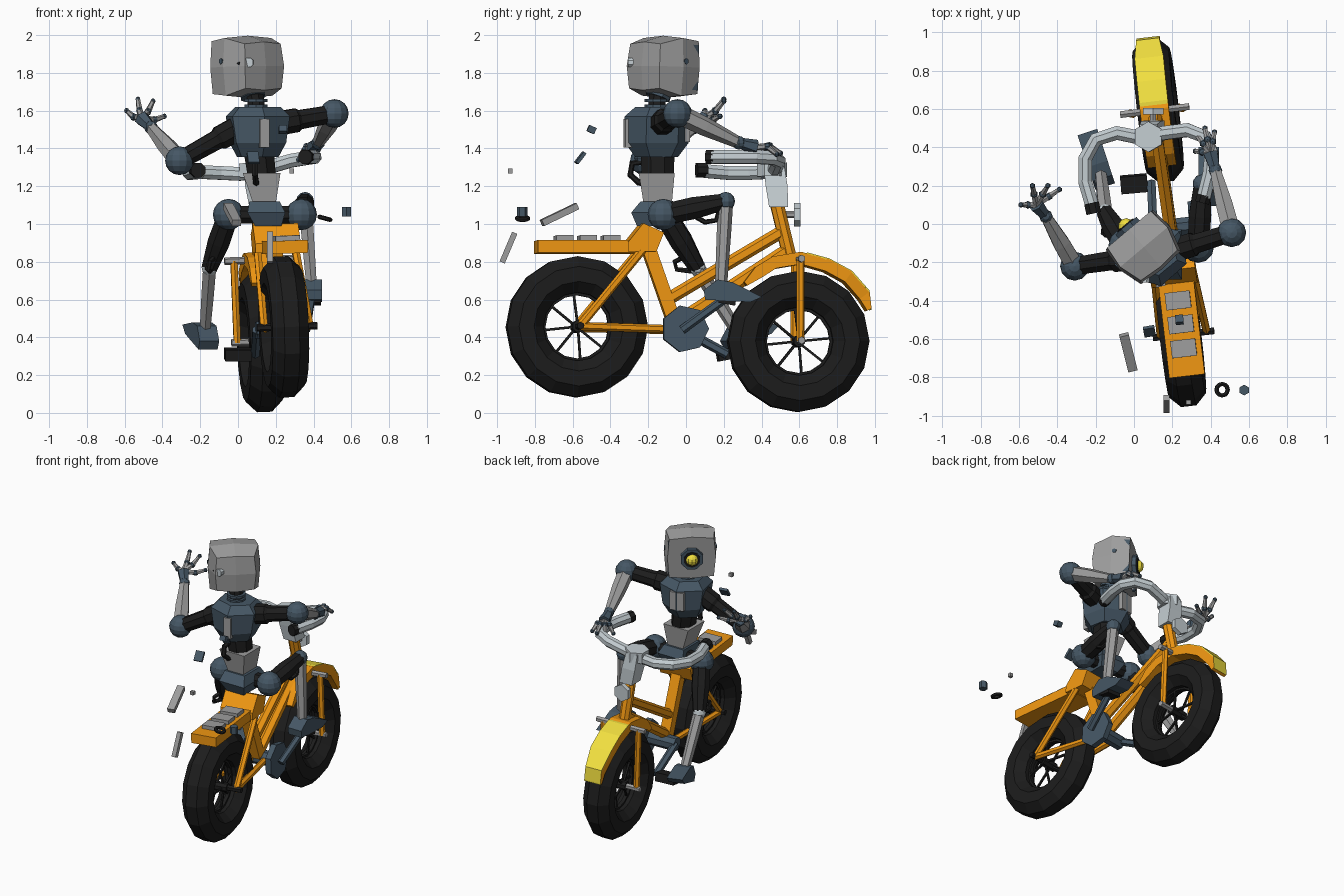
import bpy, bmesh
from math import pi, cos, sin, radians
from mathutils import Vector as V, Matrix as M, Euler

if "Cube" in bpy.data.objects:
    bpy.data.objects.remove(bpy.data.objects["Cube"])

I = M.Identity(4)
# bike space: slight yaw and lean, y forward, z up
BIKE = M(((1, -.117, -.04, .21), (.117, 1, 0, 0), (.04, 0, 1, 0), (0, 0, 0, 1)))

def material(name, c):
    m = bpy.data.materials.new(name)
    m.diffuse_color = (*c, 1)
    m.use_nodes = True
    m.node_tree.nodes["Principled BSDF"].inputs["Base Color"].default_value = m.diffuse_color
    return m
ORANGE = material("orange", (.87, .31, .006))
YELLOW = material("yellow", (.88, .74, .05))
SLATE = material("slate", (.06, .095, .13))
BLACK = material("black", (.012, .012, .012))
SILVER = material("silver", (.55, .61, .64))
GREY = material("grey", (.34, .34, .34))

def finish(name, bm, mat, m=I):
    bm.transform(m)
    bmesh.ops.recalc_face_normals(bm, faces=bm.faces)
    me = bpy.data.meshes.new(name)
    bm.to_mesh(me); bm.free()
    me.materials.append(mat)
    ob = bpy.data.objects.new(name, me)
    bpy.context.collection.objects.link(ob)
    return ob

def skin(name, rings, mat, m=I, closed=False):
    bm = bmesh.new()
    rs = [[bm.verts.new(p) for p in r] for r in rings]
    n = len(rs[0])
    for a, b in zip(rs, rs[1:] + rs[:1]) if closed else zip(rs, rs[1:]):
        for i in range(n):
            bm.faces.new((a[i], a[(i + 1) % n], b[(i + 1) % n], b[i]))
    if not closed:
        bm.faces.new(rs[0]); bm.faces.new(rs[-1])
    return finish(name, bm, mat, m)

def tube(name, pts, r, mat, n=8, m=I):
    pts = [V(p) for p in pts]
    r = r if isinstance(r, (list, tuple)) else [r] * len(pts)
    t = (pts[1] - pts[0]).normalized()
    x = t.cross(V((0, 0, 1)) if abs(t.z) < .8 else V((0, 1, 0)))
    rings = []
    for i, p in enumerate(pts):
        t = (pts[min(i + 1, len(pts) - 1)] - pts[max(i - 1, 0)]).normalized()
        x = (x - t * x.dot(t)).normalized()
        y = t.cross(x)
        rings.append([p + r[i] * (x * cos(a) + y * sin(a)) for a in [2 * pi * (k + .5) / n for k in range(n)]])
    return skin(name, rings, mat, m)

def loft(name, secs, n, mat, m=I):
    f = 1 / cos(pi / n)
    return skin(name, [[(cx + hx * f * cos(a), cy + hy * f * sin(a), z) for a in [2 * pi * (k + .5) / n for k in range(n)]]
                       for cx, cy, z, hx, hy in secs], mat, m)

def box(name, c, size, mat, rot=(0, 0, 0), m=I):
    bm = bmesh.new()
    bmesh.ops.create_cube(bm, size=1)
    return finish(name, bm, mat, m @ M.LocRotScale(V(c), Euler([radians(a) for a in rot]), V(size)))

def ball(name, c, r, mat, u=12, v=8):
    bm = bmesh.new()
    bmesh.ops.create_uvsphere(bm, u_segments=u, v_segments=v, radius=r)
    return finish(name, bm, mat, M.Translation(c))

def prism(name, prof, w, mat, m=I):
    return skin(name, [[(s * w, y, z) for y, z in prof] for s in (-1, 1)], mat, m)

def torus(name, R, r, n, k, mat, m=I):
    return skin(name, [[(r * sin(b), (R + r * cos(b)) * cos(a), (R + r * cos(b)) * sin(a))
                        for b in [2 * pi * (j + .5) / k for j in range(k)]]
                       for a in [2 * pi * i / n for i in range(n)]], mat, m, True)

# wheels
for tag, u, wy, wz in (("rear", -.017, -.576, .456), ("front", 0, .594, .378)):
    torus(tag + "_tyre", .277, .104, 16, 8, BLACK, BIKE @ M.Translation((u, wy, wz)))
    torus(tag + "_rim", .18, .018, 16, 4, BLACK, BIKE @ M.Translation((u, wy, wz)))
    tube(tag + "_hub", [(-.06, wy, wz), (.06, wy, wz)], .032, BLACK, 8, BIKE)
    tube(tag + "_axle", [(-.16, wy, wz), (.16, wy, wz)], .02, BLACK if tag == "rear" else GREY, 6, BIKE)
    for i in range(8):
        a = i * pi / 4 + .1
        s = .03 * (-1) ** i
        tube(tag + "_spoke", [(s, wy, wz), (u, wy + .2 * cos(a), wz + .2 * sin(a))], .009, BLACK, 4, BIKE)

# frame
for s in (-1, 1):
    tube("chain_stay", [(s * .12, -.578, .455), (s * .05, -.06, .44)], .022, ORANGE, 6, BIKE)
    tube("seat_stay", [(s * .12, -.57, .46), (s * .1, -.24, .86)], .022, ORANGE, 6, BIKE)
    tube("fork_leg", [(s * .13, .59, .375), (s * .13, .592, .81)], .021, ORANGE, 6, BIKE)
tube("seat_tube", [(0, -.22, .93), (0, -.06, .47)], .05, ORANGE, 4, BIKE)
tube("upper_frame_tube", [(0, -.09, .605), (0, .50, .955)], .034, ORANGE, 6, BIKE)
tube("lower_frame_tube", [(0, -.03, .49), (0, .535, .86)], .036, ORANGE, 6, BIKE)
tube("head_tube", [(0, .48, 1.11), (0, .545, .84)], .038, ORANGE, 8, BIKE)
tube("fork_crossbar", [(-.18, .592, .81), (.18, .592, .81)], .02, GREY, 6, BIKE)
tube("bottom_bracket", [(-.1, -.02, .44), (.12, -.02, .44)], .05, SLATE, 8, BIKE)

# rack and saddle
box("rack", (.01, -.53, .878), (.185, .53, .068), ORANGE, m=BIKE)
for y in (-.65, -.525, -.4):
    box("rack_pad", (.01, y, .92), (.13, .09, .035), GREY, m=BIKE)
prism("saddle", [(-.32, .85), (-.32, .9), (-.24, 1.0), (-.13, .95), (-.17, .85)], .12, ORANGE, BIKE)

# front fender with yellow top
arc = [(.30, .69), (.36, .77), (.45, .825), (.6, .85), (.75, .81), (.87, .745), (.965, .64), (.975, .55)]
rings, top = [], []
for i, (y, z) in enumerate(arc):
    d = V((0, .6 - y, .36 - z)).normalized() * (.065 if 0 < i < 7 else .025)
    w = .075 if i < 6 else .06
    rings.append([(-w, y, z), (w, y, z), (w, y + d.y, z + d.z), (-w, y + d.y, z + d.z)])
    if 2 < i < 8:
        top.append([(-w, y + .04 * (i == 3), z + .005 - .01 * (i == 3)), (w, y + .04 * (i == 3), z + .005 - .01 * (i == 3)),
                    (w, y, z - .006), (-w, y, z - .006)])
skin("front_fender", rings, ORANGE, BIKE)
skin("fender_top", top, YELLOW, BIKE)

# stem, lamp, handlebar
loft("stem", [(.11, .49, 1.09, .05, .05), (.09, .48, 1.2, .052, .058), (.075, .465, 1.31, .045, .055)], 4, SILVER)
tube("stem_cap", [(.08, .455, 1.25), (.075, .455, 1.325)], .08, SILVER, 6)
tube("lamp_arm", [(.1, .5, 1.05), (.1, .58, 1.05)], .018, GREY, 6)
tube("lamp", [(.1, .572, 1.05), (.1, .605, 1.05)], .062, SILVER, 6)
tube("handlebar", [(-.22, .10, 1.28), (-.255, .22, 1.27), (-.255, .34, 1.27), (-.2, .44, 1.275), (-.09, .475, 1.27),
                   (.01, .455, 1.265), (.08, .455, 1.275), (.16, .475, 1.3), (.28, .49, 1.335), (.37, .455, 1.35),
                   (.405, .37, 1.355), (.395, .26, 1.355), (.365, .14, 1.355)], .039, SILVER, 8)
tube("left_grip_end", [(-.21, .055, 1.285), (-.222, .11, 1.285)], .042, BLACK, 8)
tube("right_grip_end", [(.355, .11, 1.355), (.366, .15, 1.355)], .04, BLACK, 8)

# cranks and pedals
tube("chain_guard", [(.1, -.02, .44), (.14, -.02, .44)], .126, SLATE, 7, BIKE)
tube("right_crank", [(.36, -.02, .44), (.385, .2, .6)], .024, SLATE, 6)
tube("left_crank", [(.10, -.02, .44), (.09, .22, .31)], .026, SLATE, 6)
box("left_pedal", (.0, .21, .31), (.14, .09, .06), BLACK, (10, 0, 5))
box("right_pedal", (.39, .22, .6), (.1, .09, .05), BLACK, (-10, 0, 0))

# legs
def foot(name, p, w, pitch, yaw):
    m = M.Translation(p) @ M.Rotation(radians(yaw), 4, 'Z') @ M.Rotation(radians(pitch), 4, 'X')
    prism(name, [(-.09, -.02), (-.02, .04), (.06, .03), (.22, -.04), (.16, -.07), (-.08, -.07)], w, SLATE, m)
for tag, hip, knee, ankle, pitch, yaw, kr in (
        ("left", (-.05, -.11, 1.05), (-.15, .06, .77), (-.175, .27, .43), 20, 18, .045),
        ("right", (.335, -.12, 1.05), (.355, .21, 1.12), (.39, .185, .665), -3, 0, .05)):
    hip, knee, ankle = V(hip), V(knee), V(ankle)
    ball(tag + "_hip", hip, .083, SLATE)
    tube(tag + "_thigh", [hip, hip.lerp(knee, .5), knee], [.06, .063, .045], BLACK)
    ball(tag + "_knee", knee, kr, SILVER if tag == "left" else SLATE, 10, 6)
    tube(tag + "_shin", [knee, knee.lerp(ankle, .4), ankle], [.04, .038, .032], GREY, 6)
    ball(tag + "_ankle", ankle, .045, SLATE, 8, 6)
    foot(tag + "_foot", ankle, .054, pitch, yaw)
tube("thigh_cable", [(.36, .05, 1.04), (.36, .1, 1.01), (.36, .16, 1.02), (.36, .18, 1.08)], .014, BLACK, 6)
tube("knee_cable", [(-.12, .0, .83), (-.15, -.06, .8), (-.16, -.05, .76), (-.15, .03, .75)], .014, BLACK, 6)

# torso
tube("hip_axle", [(-.05, -.11, 1.05), (.335, -.12, 1.05)], .05, BLACK)
loft("pelvis", [(.16, -.16, .99, .07, .1), (.15, -.16, 1.06, .1, .13), (.14, -.15, 1.12, .08, .09)], 4, SLATE)
loft("abdomen", [(.14, -.15, 1.11, .06, .075), (.125, -.155, 1.27, .1, .095)], 4, GREY)
loft("waist", [(.125, -.15, 1.26, .075, .085), (.11, -.15, 1.38, .08, .09)], 8, BLACK)
chest = M.Translation((.105, -.155, 0)) @ M.Rotation(radians(12), 4, 'Z')
loft("chest", [(0, 0, 1.355, .1, .1), (0, 0, 1.43, .135, .15), (0, 0, 1.57, .155, .15), (0, 0, 1.62, .11, .1)], 6, SLATE, chest)
box("back_panel", (.0, -.155, 1.48), (.05, .04, .15), GREY, m=chest)
box("chest_panel", (0, .15, 1.5), (.1, .04, .13), GREY, m=chest)
ball("back_nut", (.08, -.24, 1.35), .035, SLATE, 6, 4)
tube("back_cable", [(.09, -.23, 1.33), (.09, -.285, 1.32), (.09, -.295, 1.26), (.095, -.25, 1.22), (.1, -.2, 1.21)], .017, BLACK, 6)

# neck and head
tube("neck", [(.1, -.155, 1.6), (.085, -.15, 1.72)], .048, BLACK)
for z in (1.615, 1.645):
    tube("neck_collar", [(.095, -.155, z), (.095, -.155, z + .018)], .065, SLATE, 10)
tube("head_base", [(.08, -.15, 1.67), (.075, -.14, 1.7)], .07, SLATE)
HEAD = M.Translation((.055, -.125, 1.832)) @ M.Rotation(radians(40), 4, 'Z') @ M.Rotation(radians(-2), 4, 'X')
bm = bmesh.new()
bmesh.ops.create_cube(bm, size=2)
bmesh.ops.subdivide_edges(bm, edges=bm.edges[:], cuts=1, use_grid_fill=True)
for v in bm.verts:
    k = 1 + .09 * sum(abs(c) < .1 for c in v.co)
    t = .84 if v.co.y < -.5 else 1
    v.co = V((v.co.x * .148 * t * k, v.co.y * .122 * (k if v.co.y < 0 else 1), v.co.z * .14 * t * k))
finish("head", bm, GREY, HEAD)
tube("eye_rim", [(0, .12, 0), (0, .15, 0)], .078, SLATE, 8, HEAD)
tube("eye_socket", [(0, .14, 0), (0, .157, 0)], .056, BLACK, 10, HEAD)
ball("eye", HEAD @ V((0, .148, 0)), .042, YELLOW, 10, 8)
box("face_strip", (.14, .1, 0), (.03, .04, .24), SLATE, m=HEAD)
for s in (-1, 1):
    tube("head_bolt", [(s * .14, .02, .03), (s * .175, .02, .03)], .016, SLATE, 6, HEAD)
tube("head_plug", [(.06, -.25, 1.855), (.055, -.305, 1.855)], .027, SILVER, 8)
tube("head_cable", [(.05, -.29, 1.855), (.01, -.285, 1.85), (-.04, -.235, 1.835)], .012, BLACK, 6)
ball("cable_end", (-.045, -.225, 1.833), .025, BLACK, 8, 6)

# arms and hands
arms = (
    ("left", (.02, -.17, 1.52), (-.31, -.22, 1.335), (-.46, .04, 1.51), (-.51, .10, 1.56),
     [(-.59, .10, 1.6), (-.53, .2, 1.66), (-.45, .20, 1.65), (-.39, .18, 1.57)]),
    ("right", (.2, -.14, 1.53), (.51, -.045, 1.585), (.425, .28, 1.43), (.40, .37, 1.405),
     [(.42, .48, 1.37), (.37, .50, 1.375), (.33, .46, 1.365), (.32, .38, 1.34)]))
for tag, sh, el, wr, palm, tips in arms:
    sh, el, wr, palm = V(sh), V(el), V(wr), V(palm)
    tube(tag + "_upper_arm", [sh, sh.lerp(el, .35), sh.lerp(el, .4), el], [.068, .068, .055, .05], BLACK)
    ball(tag + "_elbow", el, .076, SLATE)
    tube(tag + "_forearm", [el, el.lerp(wr, .45), wr], [.054, .05, .032], GREY, 6)
    ball(tag + "_wrist", wr, .036, SLATE, 8, 6)
    tube(tag + "_palm", [wr, palm], [.028, .042], SLATE, 6)
    for t in tips:
        t = V(t)
        mid = palm.lerp(t, .55) + V((0, 0, -.015 if tag == "left" else .025))
        tube(tag + "_finger", [palm, mid, t], [.018, .017, .012], GREY, 6)
        ball(tag + "_knuckle", mid, .021, SLATE, 6, 4)
        ball(tag + "_fingertip", t, .015, SLATE, 6, 4)

# loose flying parts
box("loose_block", (.237, -.5, 1.5), (.042, .042, .035), SLATE, (-25, 0, 5))
box("loose_plate", (.08, -.56, 1.35), (.06, .07, .018), SLATE, (52, 0, 10))
box("loose_cube", (.285, -.93, 1.28), (.025, .025, .025), GREY)
tube("loose_nut", [(.575, -.867, 1.04), (.575, -.867, 1.09)], .028, SLATE, 6)
torus("loose_ring", .03, .012, 12, 6, BLACK, M.Translation((.46, -.865, 1.03)) @ M.Rotation(radians(105), 4, 'Y'))
box("loose_long_bar", (-.03, -.67, 1.05), (.05, .21, .035), GREY, (25, 0, 14))
box("loose_short_bar", (.17, -.94, .875), (.032, .03, .17), GREY, (-23, 0, 0))
